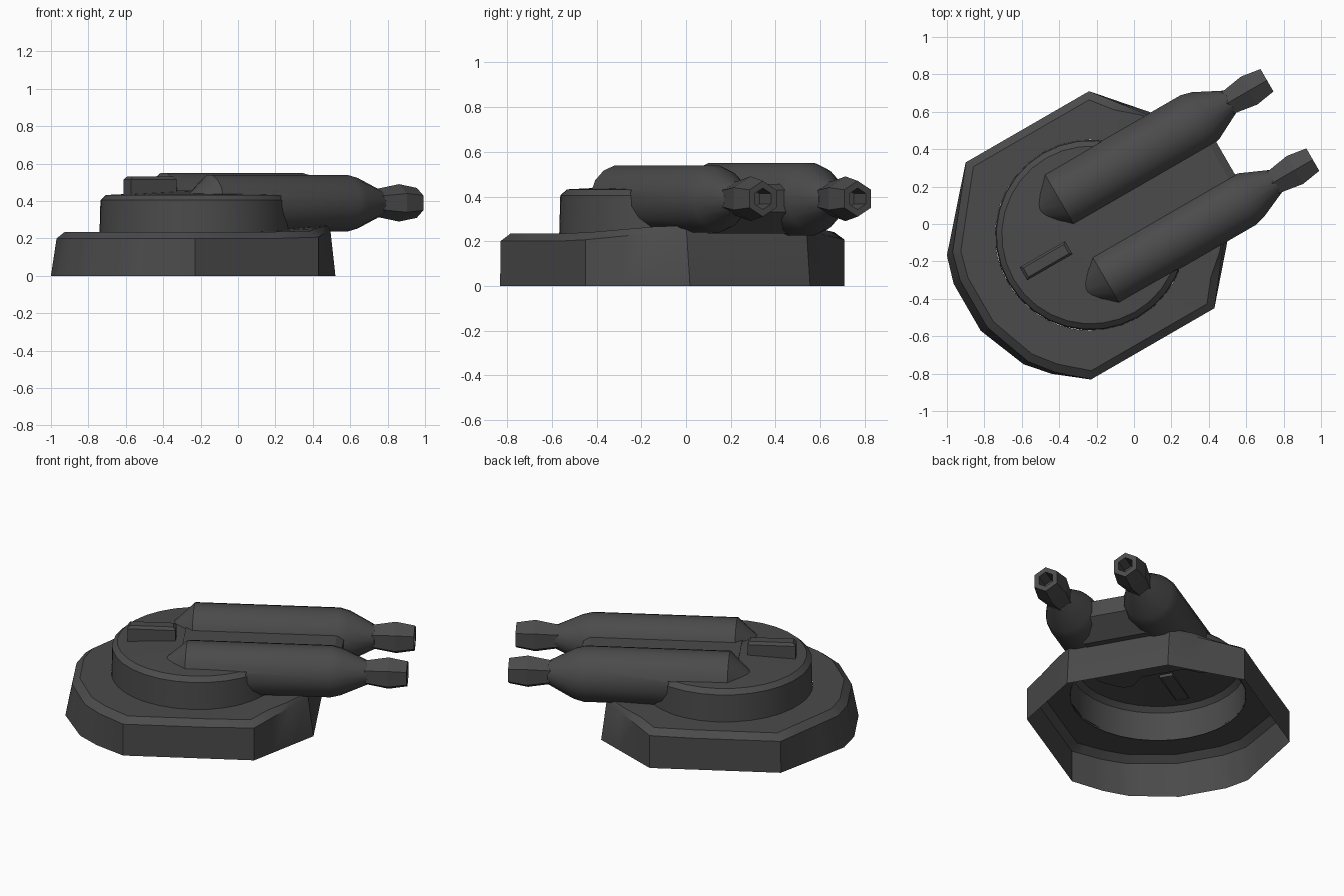
import bpy, bmesh, math
from mathutils import Matrix, Vector

if "Cube" in bpy.data.objects:
    bpy.data.objects.remove(bpy.data.objects["Cube"])

# The whole turret is modelled along local +x, then turned 30 degrees
PLACE = Matrix.Rotation(math.radians(30), 4, 'Z') @ Matrix.Translation((0, 0.065, 0))
MAT = bpy.data.materials.new("dark_grey")
MAT.diffuse_color = (0.07, 0.07, 0.07, 1)
MAT.use_nodes = True
MAT.node_tree.nodes["Principled BSDF"].inputs["Base Color"].default_value = MAT.diffuse_color


def loft(name, rings, cap_start=False, cap_end=False, angle=35):
    """Skin a list of equal-length vertex rings."""
    bm = bmesh.new()
    vs = [[bm.verts.new(PLACE @ Vector(p)) for p in r] for r in rings]
    n = len(vs[0])
    for a, b in zip(vs, vs[1:]):
        for i in range(n):
            j = (i + 1) % n
            bm.faces.new((a[i], a[j], b[j], b[i]))
    if cap_start:
        bm.faces.new(vs[0][::-1])
    if cap_end:
        bm.faces.new(vs[-1])
    bmesh.ops.recalc_face_normals(bm, faces=bm.faces)
    me = bpy.data.meshes.new(name)
    bm.to_mesh(me)
    bm.free()
    me.materials.append(MAT)
    ob = bpy.data.objects.new(name, me)
    bpy.context.collection.objects.link(ob)
    bpy.ops.object.select_all(action='DESELECT')
    bpy.context.view_layer.objects.active = ob
    ob.select_set(True)
    if angle:
        bpy.ops.object.shade_smooth_by_angle(angle=math.radians(angle))
    return ob


CX, R = -0.23, 0.51  # turret ring centre and radius


def disc_ring(r, z, n=32):
    return [(CX + r * math.cos(2 * math.pi * i / n), r * math.sin(2 * math.pi * i / n), z)
            for i in range(n)]


def axis_ring(x, r, y, z, n, phase=0.0):
    return [(x, y + r * math.cos(2 * math.pi * i / n + phase),
             z + r * math.sin(2 * math.pi * i / n + phase)) for i in range(n)]


# Base: faceted open shell with a chamfered rim and a round hole
outline = [(0.46, -0.31), (0.46, 0.31), (0.147, 0.67), (-0.615, 0.67), (-0.95, 0.29),
           (-0.995, 0.14), (-0.995, -0.15), (-0.886, -0.42), (-0.78, -0.54),
           (-0.615, -0.67), (0.147, -0.67)]
pts = []
for a, b in zip(outline, outline[1:] + outline[:1]):
    for k in range(3):
        pts.append(Vector(a).lerp(Vector(b), k / 3))


def lean(p):
    """Sloping rear and front walls, upright sides."""
    u = p.x + 0.1 * max(0, -p.x - 0.6) - 0.1 * max(0, p.x - 0.15)
    return Vector((u, p.y))


def lift(p):
    return 0.035 * min(1, max(0, (p.x - 0.1) / 0.3))


low, mid, rim, hole = [], [], [], []
centre = Vector((CX, 0))
for p in pts:
    q = lean(p)
    t = centre + (q - centre) * (0.94 if p.x < 0.3 else 0.98)
    h = centre + (q - centre).normalized() * R
    low.append((p.x, p.y, 0))
    mid.append((q.x, q.y, 0.2 + 1.2 * lift(p)))
    rim.append((t.x, t.y, 0.235 + lift(p)))
    hole.append((h.x, h.y, 0.235 + 0.5 * lift(p)))
loft("base", [low, mid, rim, hole])

# Rotating body: open drum with a low roof
loft("turret_drum", [disc_ring(0.51, 0.225), disc_ring(0.505, 0.405),
                     disc_ring(0.475, 0.432), disc_ring(0.02, 0.455)], cap_end=True)

# Cutter that keeps the inside of the drum hollow
cutter = loft("drum_cutter", [disc_ring(0.5, -0.1), disc_ring(0.5, 0.43)], True, True, 0)
cutter.hide_render = True


def hollow(ob):
    m = ob.modifiers.new("hollow", 'BOOLEAN')
    m.operation = 'DIFFERENCE'
    m.object = cutter
    m.solver = 'EXACT'
    bpy.context.view_layer.objects.active = ob
    bpy.ops.object.modifier_apply(modifier=m.name)


# Twin housings with their barrels
for side, y, r in (("left", 0.245, 0.165), ("right", -0.245, 0.153)):
    pod = loft(side + "_housing",
               [axis_ring(x, s, y, 0.388, 16, math.pi / 16) for x, s in
                ((-0.4, 0.05), (-0.28, r), (0.56, r), (0.62, r * 0.9), (0.77, 0.07))], True, True)
    hollow(pod)
    loft(side + "_muzzle",
         [axis_ring(x, s, y, 0.39, 6, math.pi / 6) for x, s in
          ((0.72, 0.075), (0.77, 0.078), (0.89, 0.1), (1.0, 0.08), (1.0, 0.048), (0.9, 0.045))],
         True, True, 0)

# Filler between the housings, undercut at the front
side_profile = [(-0.32, 0.3), (0.3, 0.235), (0.47, 0.235), (0.6, 0.33), (0.6, 0.43), (0.56, 0.455),
                (-0.32, 0.455)]
filler = loft("centre_block", [[(x, y, z) for x, z in side_profile] for y in (-0.2, 0.2)], True, True, 0)
hollow(filler)
bpy.data.objects.remove(cutter)


# Raised rib on the rear deck
def rect(x, y, z):
    return [(-0.505 + sx * x, sy * y, z) for sx, sy in ((1, 1), (-1, 1), (-1, -1), (1, -1))]


loft("rear_rib", [rect(0.14, 0.04, 0.43), rect(0.14, 0.04, 0.515), rect(0.125, 0.028, 0.532)],
     False, True, 0)
